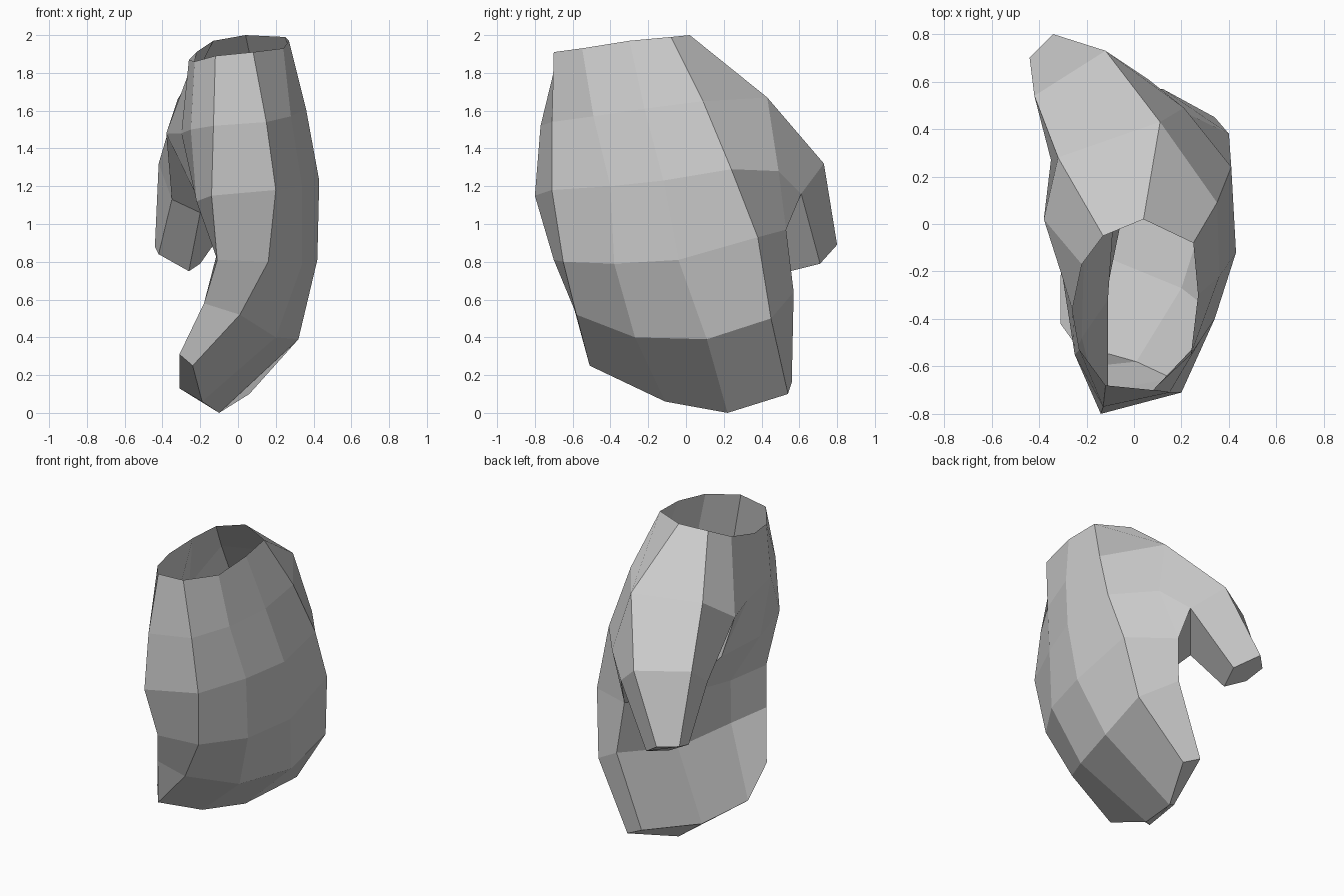
import bpy, bmesh

if "Cube" in bpy.data.objects:
    bpy.data.objects.remove(bpy.data.objects["Cube"])

bm = bmesh.new()


def section(*pts):
    """Add one cross-section of the hand and return its vertices."""
    return [bm.verts.new(p) for p in pts]


def bridge(a, b, closed=True):
    """Join two sections that have the same number of points with quads."""
    n = len(a)
    for i in range(n if closed else n - 1):
        j = (i + 1) % n
        bm.faces.new((a[i], a[j], b[j], b[i]))


# Open wrist and the heel of the hand: ten points, front to back and round the palm
wrist = section((-.12, -.68, 1.89), (.08, -.70, 1.91), (.24, -.55, 1.93), (.27, -.30, 1.97),
                (.25, -.08, 1.99), (.04, .02, 2.0), (-.13, -.05, 1.97), (-.22, -.17, 1.91),
                (-.26, -.36, 1.87), (-.23, -.53, 1.86))
heel = section((-.13, -.77, 1.52), (.15, -.71, 1.54), (.28, -.49, 1.57), (.36, -.22, 1.61),
               (.35, .09, 1.65), (.11, .43, 1.67), (-.32, .28, 1.66), (-.38, .02, 1.48),
               (-.30, -.23, 1.48), (-.25, -.55, 1.50))
bridge(wrist, heel)

# Palm and curled fingers: eight points each, once the thumb has branched off
palm = section((-.14, -.80, 1.15), (.20, -.71, 1.18), (.34, -.40, 1.20), (.43, -.12, 1.23),
               (.41, .24, 1.29), (.21, .49, 1.28), (-.21, -.08, 1.13), (-.22, -.48, 1.12))
knuckles = section((-.11, -.70, .81), (.16, -.65, .80), (.34, -.38, .79), (.42, -.04, .81),
                   (.40, .38, .93), (.09, .53, .97), (-.08, .11, .92), (-.11, -.32, .85))
fingers = section((-.18, -.60, .58), (.01, -.58, .52), (.20, -.27, .40), (.32, .11, .39),
                  (.34, .45, .50), (.12, .57, .64), (-.03, .13, .55), (-.12, -.31, .57))
tips = section((-.31, -.42, .31), (-.24, -.51, .25), (-.19, -.11, .06), (-.10, .22, 0),
               (.06, .54, .10), (-.06, .56, .16), (-.21, .13, .08), (-.31, -.22, .13))

bridge(heel[:6], palm[:6], closed=False)
bridge(heel[8:] + heel[:1], palm[6:] + palm[:1], closed=False)
bridge(palm[:6], knuckles[:6], closed=False)
bridge(palm[6:] + palm[:1], knuckles[6:] + knuckles[:1], closed=False)
bridge(knuckles, fingers)
bridge(fingers, tips)
# Fingertip end, a strip of three quads
bridge([tips[0], tips[7], tips[6], tips[5]], [tips[1], tips[2], tips[3], tips[4]], closed=False)

# Thumb: five-sided, with a closed tip
thumb = section((-.12, .73, 1.32), (-.42, .54, 1.32), (-.35, .27, 1.13),
                (-.20, .30, 1.06), (.06, .61, 1.16))
thumb_tip = section((-.34, .80, .89), (-.44, .70, .88), (-.42, .57, .84),
                    (-.26, .55, .75), (-.20, .71, .79))
bridge(thumb, thumb_tip)
bm.faces.new(thumb_tip)

# Web between the thumb and the palm
bridge(heel[5:8], thumb[:3], closed=False)
for f in ((heel[7], heel[8], palm[6]),
          (heel[7], palm[6], thumb[3], thumb[2]),
          (palm[6], knuckles[6], thumb[3]),
          (knuckles[6], knuckles[5], thumb[4], thumb[3]),
          (knuckles[5], palm[5], thumb[4]),
          (palm[5], heel[5], thumb[0], thumb[4])):
    bm.faces.new(f)

bmesh.ops.recalc_face_normals(bm, faces=bm.faces)
mesh = bpy.data.meshes.new("hand")
bm.to_mesh(mesh)
bm.free()
hand = bpy.data.objects.new("hand", mesh)
bpy.context.collection.objects.link(hand)
